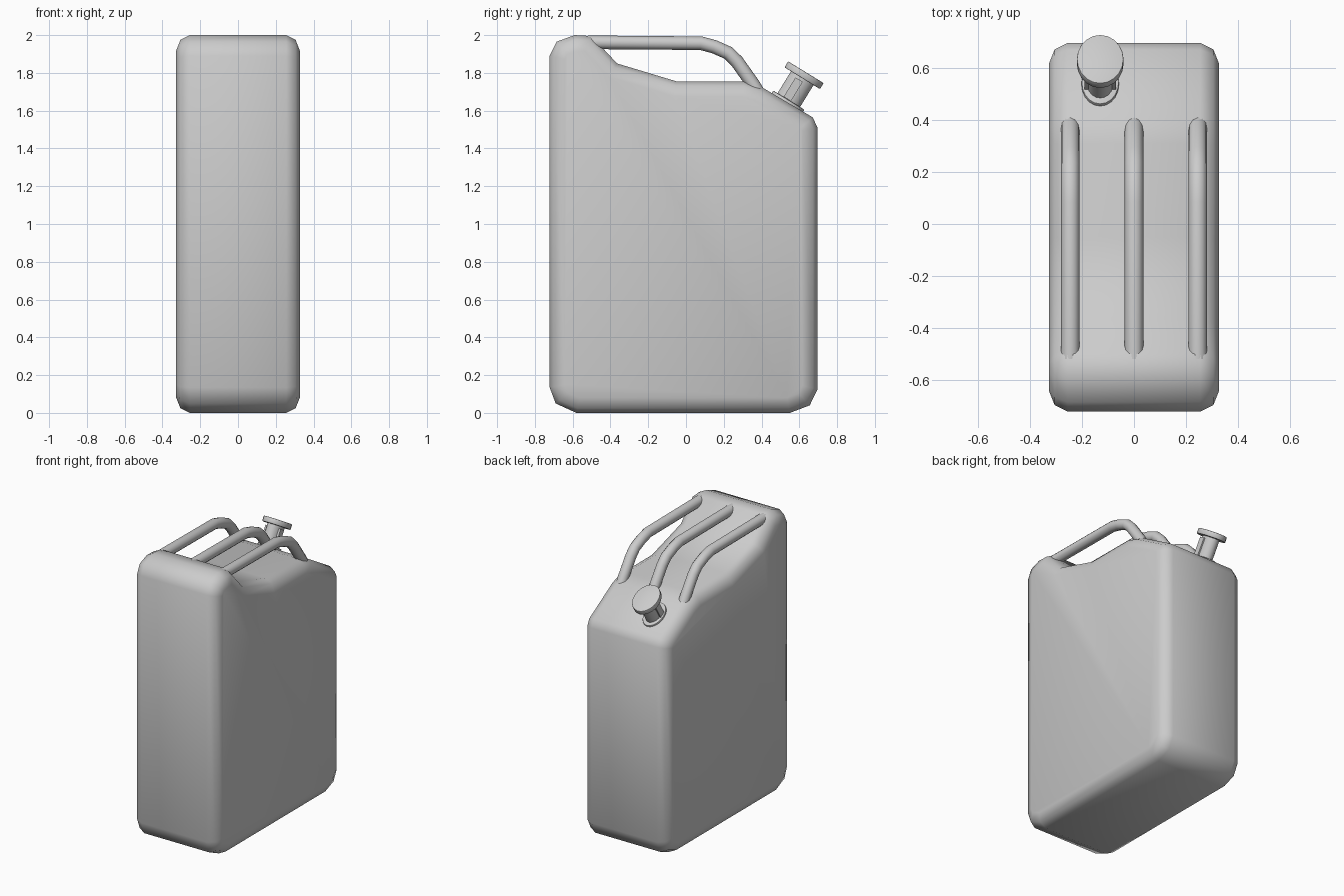
import bpy, bmesh
from math import radians
from mathutils import Vector, Matrix

if "Cube" in bpy.data.objects:
    bpy.data.objects.remove(bpy.data.objects["Cube"])

# Side outline of the can as (y, z), counter-clockwise
PROFILE = [(-0.58, 0.005), (0.55, 0.005), (0.655, 0.045), (0.697, 0.13), (0.697, 1.51),
           (0.67, 1.565), (0.40, 1.725), (0.31, 1.755), (-0.05, 1.755), (-0.365, 1.85),
           (-0.50, 1.995), (-0.59, 2.0), (-0.685, 1.965), (-0.722, 1.89),
           (-0.722, 0.14), (-0.69, 0.055)]
PROFILE = [(y, max(z - 0.005, 0)) if z < 0.2 else (y, z) for y, z in PROFILE]


def inset(points, d):
    """Move every edge of a closed outline inwards by d."""
    out, n = [], len(points)
    for i in range(n):
        p = Vector(points[i])
        a = (p - Vector(points[i - 1])).normalized()
        b = (Vector(points[(i + 1) % n]) - p).normalized()
        na, nb = Vector((-a.y, a.x)), Vector((-b.y, b.x))
        out.append(p + (na + nb) * (d / (1 + na.dot(nb))))
    return out


def finish(name, bm, angle):
    bmesh.ops.recalc_face_normals(bm, faces=bm.faces)
    mesh = bpy.data.meshes.new(name)
    bm.to_mesh(mesh)
    bm.free()
    ob = bpy.data.objects.new(name, mesh)
    bpy.context.collection.objects.link(ob)
    bpy.ops.object.select_all(action='DESELECT')
    ob.select_set(True)
    bpy.context.view_layer.objects.active = ob
    bpy.ops.object.shade_smooth_by_angle(angle=radians(angle))
    return ob


# Can body: outline swept across x with rounded side edges
bm = bmesh.new()
half = [(0.327, 0.08), (0.305, 0.025), (0.255, 0.0)]
sections = [(-x, d) for x, d in half] + [(x, d) for x, d in reversed(half)]
rings = [[bm.verts.new((x, p[0], p[1])) for p in inset(PROFILE, d)] for x, d in sections]
n = len(PROFILE)
for r0, r1 in zip(rings, rings[1:]):
    for i in range(n):
        j = (i + 1) % n
        bm.faces.new((r0[i], r0[j], r1[j], r1[i]))
bm.faces.new(rings[0])
bm.faces.new(rings[-1])
finish("can_body", bm, 45)

# Three carrying handles
PATH = [(-0.52, 1.962), (0.08, 1.957), (0.15, 1.938), (0.225, 1.905), (0.27, 1.86),
        (0.355, 1.74), (0.385, 1.69)]
for side, x in (("left", -0.245), ("middle", 0.0), ("right", 0.245)):
    cu = bpy.data.curves.new("handle_" + side, 'CURVE')
    cu.dimensions = '3D'
    cu.bevel_depth = 0.036
    cu.bevel_resolution = 4
    cu.use_fill_caps = True
    sp = cu.splines.new('POLY')
    sp.points.add(len(PATH) - 1)
    for pt, (y, z) in zip(sp.points, PATH):
        pt.co = (x, y, z, 1)
    sp.use_smooth = True
    bpy.context.collection.objects.link(bpy.data.objects.new("handle_" + side, cu))

# Filler neck on the sloping shoulder
SPOUT = Matrix.Translation((-0.13, 0.537, 1.644)) @ Matrix.Rotation(radians(-31.5), 4, 'X')


def oval(name, rx, ry, z0, z1, bevel=0.0):
    """Oval disc around the spout axis between two heights."""
    bm = bmesh.new()
    bmesh.ops.create_cone(bm, cap_ends=True, segments=20, radius1=1, radius2=1, depth=1)
    bmesh.ops.transform(bm, verts=bm.verts, matrix=Matrix.Translation((0, 0, (z0 + z1) / 2))
                        @ Matrix.Diagonal((rx, ry, z1 - z0, 1)))
    if bevel:
        rim = [e for e in bm.edges if abs(e.verts[0].co.z - e.verts[1].co.z) < 1e-5]
        bmesh.ops.bevel(bm, geom=rim, offset=bevel, segments=2, profile=0.5, affect='EDGES')
    bm.transform(SPOUT)
    return finish(name, bm, 35)


oval("spout_collar", 0.072, 0.097, -0.03, 0.014, 0.005)
oval("spout_neck", 0.052, 0.07, -0.02, 0.16)
oval("spout_cap", 0.09, 0.11, 0.15, 0.187, 0.004)

# Clasp strips on both sides of the neck
for side, sx in (("left", -1), ("right", 1)):
    bm = bmesh.new()
    bmesh.ops.create_cube(bm, size=1)
    bm.transform(SPOUT @ Matrix.Translation((sx * 0.05, -0.01, 0.075))
                 @ Matrix.Diagonal((0.02, 0.045, 0.12, 1)))
    finish("clasp_" + side, bm, 30)
